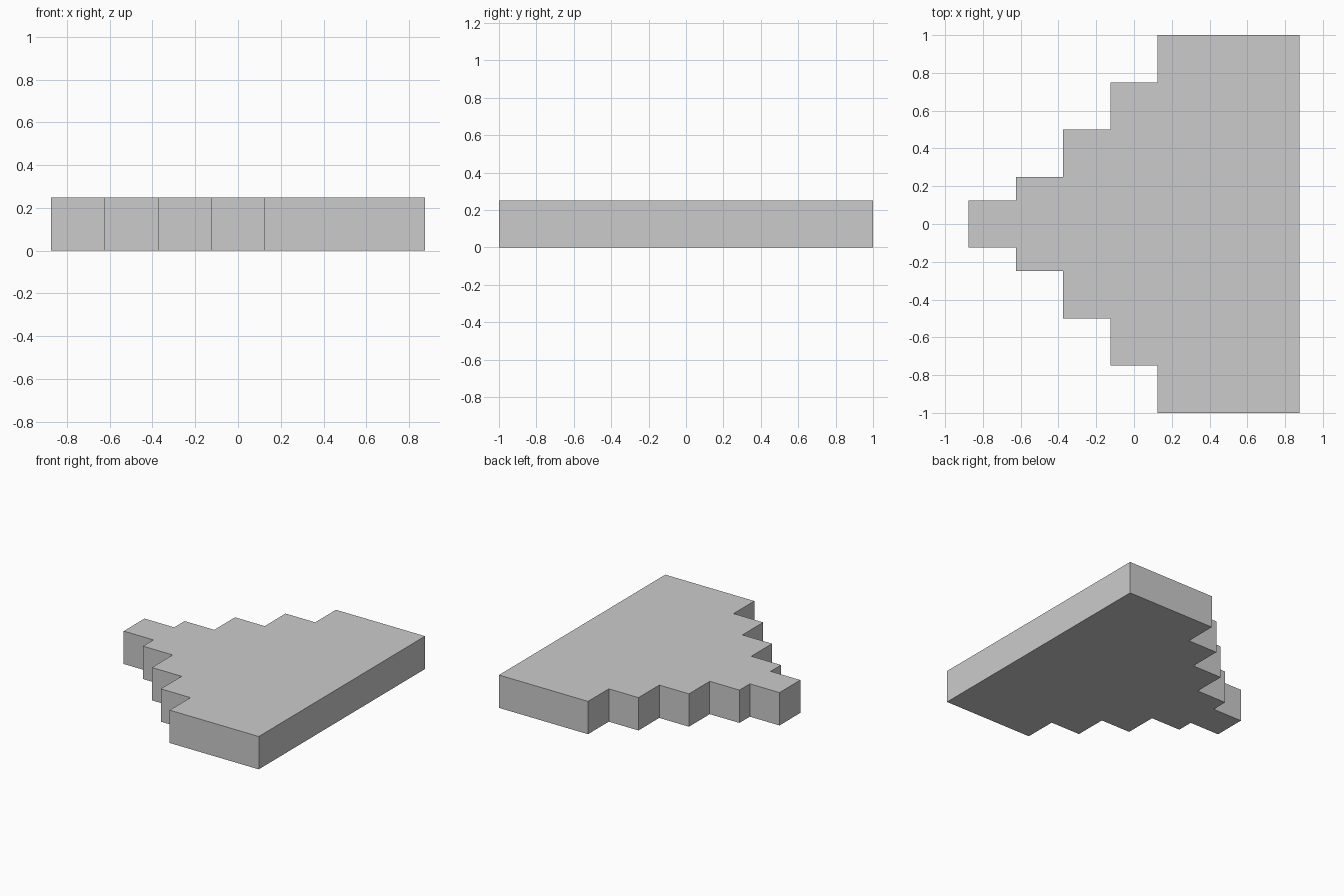
import bpy, bmesh

if "Cube" in bpy.data.objects:
    bpy.data.objects.remove(bpy.data.objects["Cube"])

HEIGHT = 0.25
# Stepped half outline: (x where the step starts, half width)
STEPS = [(-0.875, 0.125), (-0.625, 0.25), (-0.375, 0.5), (-0.125, 0.75), (0.125, 1.0)]
END_X = 0.875

# Walk the lower edge left to right, then mirror it back along the upper edge
lower = []
for i, (x, w) in enumerate(STEPS):
    next_x = STEPS[i + 1][0] if i + 1 < len(STEPS) else END_X
    lower += [(x, -w), (next_x, -w)]
outline = lower + [(x, -y) for x, y in reversed(lower)]

# Stepped slab: extrude the outline upwards
bm = bmesh.new()
base = bm.faces.new([bm.verts.new((x, y, 0)) for x, y in outline])
extruded = bmesh.ops.extrude_face_region(bm, geom=[base], use_keep_orig=True)
top = [v for v in extruded["geom"] if isinstance(v, bmesh.types.BMVert)]
bmesh.ops.translate(bm, verts=top, vec=(0, 0, HEIGHT))
bmesh.ops.recalc_face_normals(bm, faces=bm.faces)

mesh = bpy.data.meshes.new("stepped_slab")
bm.to_mesh(mesh)
bm.free()
slab = bpy.data.objects.new("stepped_slab", mesh)
bpy.context.collection.objects.link(slab)
